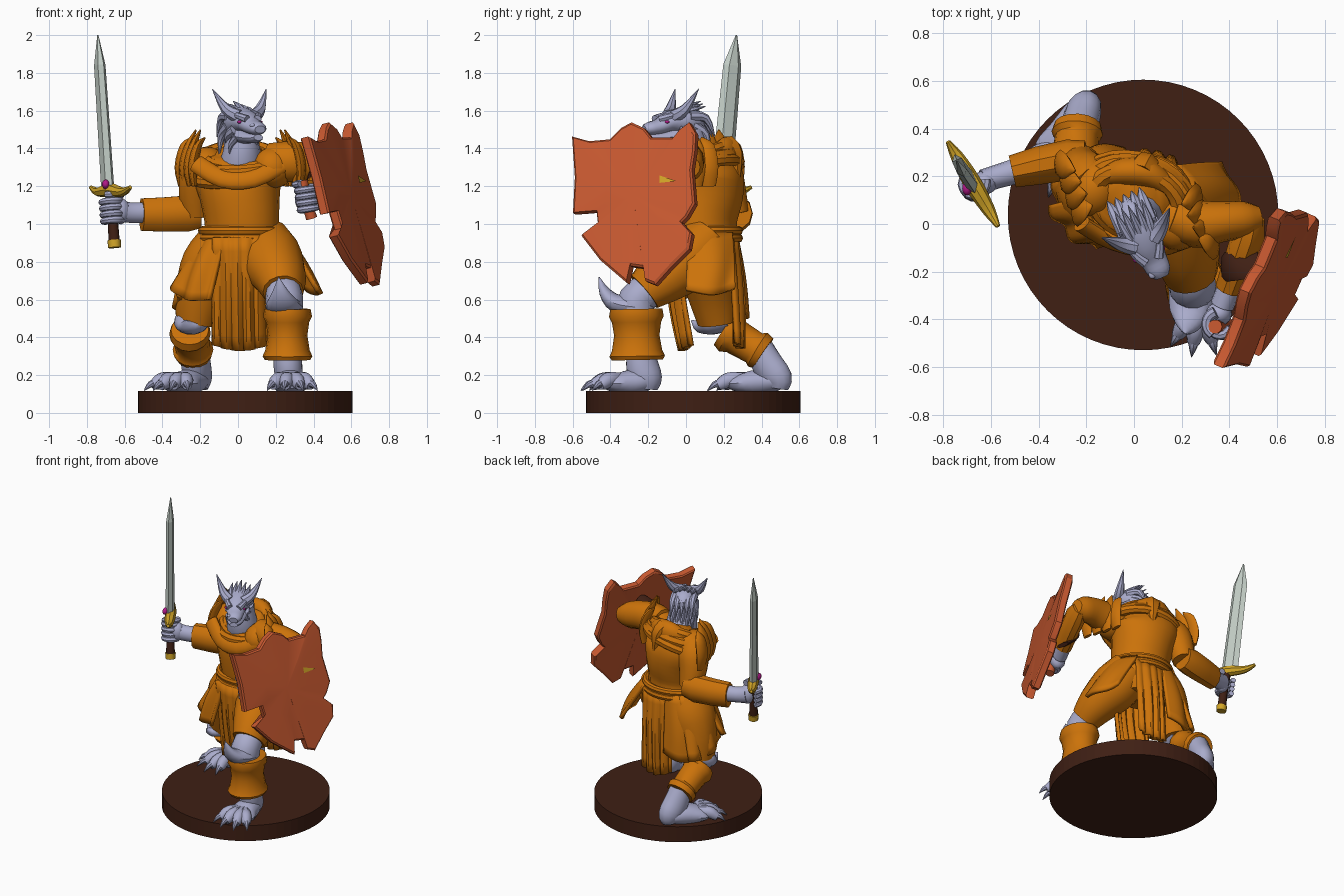
import bpy, bmesh, math
from mathutils import Vector as V, Quaternion, Matrix

def mat(name, c):
    m = bpy.data.materials.new(name); m.diffuse_color = (*c, 1); return m
SKIN = mat("skin", (.40, .41, .60)); ARMOR = mat("armor", (.60, .17, .003))
WOOD = mat("wood", (.05, .014, .007)); RED = mat("shield_red", (.58, .10, .03))
STEEL = mat("steel", (.55, .62, .57)); GOLD = mat("gold", (.65, .38, .02))
GEM = mat("gem", (.45, .01, .25)); IVORY = mat("claw", (.33, .34, .5))

def finish(name, bm, m, angle=38):
    bmesh.ops.recalc_face_normals(bm, faces=bm.faces)
    me = bpy.data.meshes.new(name); bm.to_mesh(me); bm.free()
    o = bpy.data.objects.new(name, me); bpy.context.collection.objects.link(o)
    me.materials.append(m)
    bpy.ops.object.select_all(action='DESELECT')
    o.select_set(True); bpy.context.view_layer.objects.active = o
    if angle: bpy.ops.object.shade_smooth_by_angle(angle=math.radians(angle))
    return o

def loft(name, pts, m, ref=(0, 0, 1), n=14, sub=3, angle=38):
    """Elliptical rings (x, y, z, side radius, up radius) along a path."""
    P = [V(p) for p in pts]; Q = []
    for i in range(len(P) - 1):
        a, b, c, d = P[max(i-1, 0)], P[i], P[i+1], P[min(i+2, len(P)-1)]
        for k in range(sub):
            t = k / sub
            Q.append(.5 * (2*b + (c-a)*t + (2*a-5*b+4*c-d)*t*t + (3*b-a-3*c+d)*t**3))
    Q.append(P[-1]); bm = bmesh.new(); rings = []; ref = V(ref)
    for i, q in enumerate(Q):
        t = (V(Q[min(i+1, len(Q)-1)][:3]) - V(Q[max(i-1, 0)][:3])).normalized()
        s = t.cross(ref).normalized(); u = s.cross(t)
        rings.append([bm.verts.new(V(q[:3]) + s*max(q[3], .002)*math.cos(j*math.tau/n)
                      + u*max(q[4], .002)*math.sin(j*math.tau/n)) for j in range(n)])
    for a, b in zip(rings, rings[1:]):
        for j in range(n): bm.faces.new((a[j], a[(j+1) % n], b[(j+1) % n], b[j]))
    bm.faces.new(rings[0]); bm.faces.new(rings[-1])
    return finish(name, bm, m, angle)

def spike(name, a, mid, b, r, m=SKIN, flat=1, ref=(.1, .2, 1)):
    return loft(name, [(*a, r, r*flat), (*mid, r*.75, r*.75*flat), (*b, .002, .002)], m, ref, 8)

def blob(name, c, s, m, rz=0):
    bm = bmesh.new(); bmesh.ops.create_uvsphere(bm, u_segments=16, v_segments=10, radius=1)
    bm.transform(Matrix.Translation(c) @ Matrix.Rotation(rz, 4, 'Z') @ Matrix.Diagonal((*s, 1)))
    return finish(name, bm, m)

def panel(name, tl, tr, bl, br, bulge, pleats=3, depth=.012, sag=.03, nu=24, nv=8):
    """Hanging pleated cloth between four corners."""
    tl, tr, bl, br, bulge = map(V, (tl, tr, bl, br, bulge)); bm = bmesh.new(); g = []
    nb = bulge.normalized()
    for j in range(nv + 1):
        v = j / nv; row = []
        for i in range(nu + 1):
            u = i / nu
            p = (tl.lerp(tr, u)).lerp(bl.lerp(br, u), v)
            p += bulge * math.sin(math.pi*u) * (.6 + .4*math.sin(math.pi*v))
            p += nb * depth * (.3 + v) * math.sin(pleats*math.tau*u)
            p.z -= sag * v * math.sin(math.pi*u); row.append(bm.verts.new(p))
        g.append(row)
    for a, b in zip(g, g[1:]):
        for i in range(nu): bm.faces.new((a[i], a[i+1], b[i+1], b[i]))
    o = finish(name, bm, ARMOR)
    s = o.modifiers.new("thickness", 'SOLIDIFY'); s.thickness = .025; s.offset = 0

def ring(name, c, R, r, m, tilt=(0, 0, 0), sc=(1, 1, 1)):
    bpy.ops.mesh.primitive_torus_add(location=c, rotation=tilt, major_radius=R, minor_radius=r,
                                     major_segments=28, minor_segments=8)
    o = bpy.context.object; o.name = name; o.scale = sc; o.data.materials.append(m)
    bpy.ops.object.shade_smooth_by_angle(angle=math.radians(38))

def fist(name, c, axis, palm, turn):
    c, axis, palm = V(c), V(axis).normalized(), V(palm).normalized()
    blob(name + "_palm", c + palm*.045, (.055, .05, .068), SKIN)
    for i in range(5):
        w = palm * (.046 if i < 4 else .054); pts = []
        for k in range(6):
            p = c + axis*(i-1.5)*.034 + Quaternion(axis, turn*k*(.9 if i < 4 else .5)) @ w
            pts.append((*p, .024 - .001*k, .022 - .001*k))
        loft(f"{name}_finger_{i}", pts, SKIN, axis, 8, 2)

def foot(name, ankle, heel, ball, reach):
    A, H, B = V(ankle), V(heel), V(ball); d = (B - H); d.z = 0; d.normalize()
    loft(name + "_ankle", [(*A, .075, .075), (*A.lerp(H, .5), .076, .088), (*(H + V((0, 0, .01)) - d*.01), .07, .085),
         (*(H - V((0, 0, .04)) - d*.01), .05, .06)], SKIN, (d.x, d.y, 0))
    loft(name + "_sole", [(*(H - d*.06), .03, .03), (*H, .07, .055), (*H.lerp(B, .5), .088, .068),
         (*B, .105, .048), (*(B + d*.06), .06, .025)], SKIN)
    for i, a in enumerate((-.62, -.2, .22, .62)):
        e = Quaternion((0, 0, 1), a) @ d; L = reach * (1 - .25*abs(a))
        p = B - d*.02 + d.cross(V((0, 0, 1))) * -.05 * a
        f = lambda k, z: (*(p + e*L*k).xy, z)
        loft(f"{name}_toe_{i}", [(*f(0, .17), .035, .045), (*f(.4, .175), .04, .042),
             (*f(.65, .155), .033, .035), (*f(.78, .145), .026, .026)], SKIN, n=10)
        spike(f"{name}_claw_{i}", f(.7, .155), f(.88, .15), f(1.1, .118), .023, IVORY)

# Round base
bpy.ops.mesh.primitive_cylinder_add(vertices=64, radius=.567, depth=.115, location=(.038, .038, .0575))
bpy.context.object.name = "base"; bpy.context.object.data.materials.append(WOOD)

# Torso, belt and hips
TW = (-.35, -.94, 0)
loft("chest", [(.02, .1, .93, .2, .17), (.02, .09, 1.02, .2, .18), (.01, .1, 1.15, .215, .2),
     (.0, .11, 1.27, .24, .19), (.01, .11, 1.35, .18, .14), (.01, .1, 1.4, .1, .09)], ARMOR, TW, 20)
loft("hips", [(.02, .1, .96, .2, .17), (.02, .1, .86, .22, .18), (.02, .1, .74, .17, .14)], ARMOR, (0, -1, 0), 18)
for i, z in enumerate((.925, .965)): ring(f"belt_{i}", (.02, .1, z), .2, .024, ARMOR, sc=(1.04, .9, 1))

# Neck, cowl folds and hood
loft("neck", [(.01, .06, 1.29, .12, .12), (.02, .02, 1.38, .1, .105), (.02, .01, 1.5, .08, .085)], SKIN, TW)
for i, (z, R, r, t) in enumerate(((1.28, .225, .035, .32), (1.315, .2, .042, .28), (1.35, .17, .038, .42))):
    ring(f"cowl_fold_{i}", (.01, .09, z), R, r, ARMOR, (t, .08*(i-1), -.36), (1.08, .85, 1))
loft("hood", [(-.12, .2, 1.36, .04, .05), (-.04, .22, 1.38, .06, .08), (.06, .21, 1.38, .06, .08),
     (.15, .15, 1.35, .04, .05)], ARMOR)
spike("hood_tip", (.03, .21, 1.4), (.05, .25, 1.36), (.07, .28, 1.2), .075, ARMOR)
loft("chest_drape", [(-.22, .0, 1.32, .05, .03), (-.08, -.08, 1.24, .05, .03), (.08, -.11, 1.24, .05, .03),
     (.24, -.06, 1.32, .05, .03)], ARMOR, (0, -1, .3))

# Head
loft("skull", [(-.03, .08, 1.52, .04, .05), (-.01, .04, 1.535, .075, .075), (.02, -.02, 1.545, .085, .075),
     (.05, -.09, 1.54, .075, .055), (.08, -.145, 1.515, .058, .042), (.105, -.195, 1.505, .05, .035),
     (.117, -.222, 1.5, .03, .02)], SKIN)
loft("jaw", [(.01, 0, 1.48, .075, .06), (.05, -.09, 1.462, .066, .036), (.085, -.16, 1.455, .05, .026),
     (.108, -.207, 1.458, .027, .016)], SKIN)
F = V((.4, -.92, 0)); S = V((.92, .4, 0)); C = V((.035, -.06, 0))
hp = lambda f, s, z: (C + F*f + S*s + V((0, 0, z)))[:]
for s, n in ((-1, "right"), (1, "left")):
    spike(n + "_horn", hp(.02, s*.045, 1.57), hp(-.02, s*.1, 1.61), hp(-.07, s*.155, 1.715), .038)
    spike(n + "_brow", hp(.1, s*.03, 1.555), hp(.04, s*.06, 1.575), hp(-.05, s*.075, 1.6), .022)
    spike(n + "_cheek_spike", hp(0, s*.055, 1.5), hp(-.05, s*.07, 1.47), hp(-.09, s*.07, 1.42), .03)
    spike(n + "_jaw_spike", hp(.02, s*.055, 1.46), hp(-.02, s*.07, 1.42), hp(-.03, s*.075, 1.37), .02)
    blob(n + "_eye", hp(.07, s*.06, 1.54), (.013, .013, .008), GEM)
    blob(n + "_nostril", hp(.155, s*.022, 1.522), (.016, .018, .01), SKIN)
for i in range(5):  # crest and mane
    s = (i - 2) * .028
    spike(f"crest_{i}", hp(.0, s*.8, 1.58), hp(-.07, s, 1.62 - abs(s)*.3), hp(-.15, s*1.1, 1.65 - abs(s)*.5), .022)
    spike(f"mane_upper_{i}", hp(-.06, s*1.1, 1.57), hp(-.15, s*1.2, 1.56), hp(-.2, s*1.3, 1.46), .03)
    spike(f"mane_lower_{i}", hp(-.08, s, 1.52), hp(-.15, s*1.2, 1.47), hp(-.17, s*1.3, 1.36), .03)

# Sword arm
loft("right_upper_arm", [(-.16, .17, 1.33, .08, .1), (-.2, .2, 1.26, .1, .11), (-.22, .23, 1.16, .09, .095),
     (-.22, .26, 1.05, .075, .075)], ARMOR, (1, 0, 0))
loft("right_bracer", [(-.2, .275, 1.06, .075, .085), (-.27, .27, 1.055, .085, .1), (-.4, .245, 1.05, .08, .095),
     (-.51, .22, 1.05, .068, .09)], ARMOR, n=10, sub=1)
loft("right_wrist", [(-.48, .225, 1.06, .055, .058), (-.57, .2, 1.06, .05, .055), (-.63, .18, 1.07, .05, .06)], SKIN)
fist("right_hand", (-.67, .165, 1.07), (-.08, .12, 1), (1, .2, 0), -.9)

# Sword
BR = (.92, .4, 0)
loft("sword_grip", [(-.655, .14, .9, .03, .03), (-.665, .155, 1.05, .027, .027), (-.675, .17, 1.17, .03, .03)], WOOD, BR, 10)
loft("sword_pommel", [(-.653, .138, .875, .034, .034), (-.656, .142, .915, .036, .036)], GOLD, BR, 10, 1)
loft("sword_guard", [(-.78, .345, 1.195, .01, .01), (-.74, .28, 1.17, .028, .024), (-.677, .172, 1.18, .038, .038),
     (-.61, .06, 1.17, .028, .024), (-.57, -.01, 1.195, .01, .01)], GOLD, n=8)
loft("sword_blade", [(-.69, .185, 1.19, .062, .028), (-.732, .245, 1.84, .052, .025),
     (-.742, .267, 2.0, .004, .003)], STEEL, BR, 6, 1, 0)
blob("sword_gem", (-.7, .15, 1.21), (.02, .03, .025), GEM)

# Shield arm
loft("left_upper_arm", [(.16, .03, 1.34, .08, .09), (.26, .0, 1.33, .1, .11), (.37, .01, 1.33, .085, .1),
     (.47, .02, 1.31, .075, .085), (.53, .03, 1.3, .045, .05)], ARMOR)
loft("left_bracer", [(.5, .03, 1.3, .05, .06), (.48, -.04, 1.28, .07, .09), (.44, -.16, 1.22, .065, .08),
     (.4, -.27, 1.17, .06, .07)], ARMOR, n=10, sub=1)
loft("left_wrist", [(.41, -.24, 1.17, .05, .055), (.37, -.34, 1.14, .05, .06)], SKIN, sub=1)
fist("left_hand", (.37, -.42, 1.13), (-.15, 0, 1), (-.3, .9, 0), .9)
loft("shield_handle", [(.39, -.42, 1.03, .03, .03), (.36, -.43, 1.13, .028, .028), (.34, -.43, 1.23, .03, .03)], RED, (0, -1, 0), 10)
loft("shield_strap", [(.47, -.19, 1.12, .06, .015), (.38, -.18, 1.2, .06, .015), (.41, -.18, 1.3, .06, .015),
     (.52, -.17, 1.33, .06, .015)], WOOD, (1, 0, 0), 8)

# Shield, a notched outline on a tilted plane
N = V((1, -.41, .25)).normalized()
def sp(y, z, off): return V((.57 + .41*(y-.02) - .25*(z-1.53), y, z)) + N*off
OUT = [(-.59, 1.455), (-.5, 1.43), (-.39, 1.44), (-.33, 1.5), (-.275, 1.53), (-.21, 1.5), (-.17, 1.45), (-.05, 1.45),
       (-.01, 1.5), (.03, 1.53), (.065, 1.47), (.06, 1.38), (.045, 1.28), (.06, 1.1), (.02, 1.03), (-.01, 1.0),
       (.045, .94), (.03, .86), (-.06, .77), (-.15, .67), (-.2, .69), (-.21, .76), (-.28, .77), (-.3, .68), (-.44, .8),
       (-.54, .93), (-.45, .97), (-.46, 1.06), (-.585, 1.05), (-.575, 1.24)]
bm = bmesh.new(); cy, cz = -.26, 1.14; loops = []
for k, off in ((.45, -.008), (.97, -.012), (1, -.004), (1, .036), (.97, .045), (.45, .05)):
    loops.append([bm.verts.new(sp(cy + (y-cy)*k, cz + (z-cz)*k, off)) for y, z in OUT])
for a, b in zip(loops, loops[1:]):
    for j in range(len(OUT)):
        k = (j+1) % len(OUT); bm.faces.new((a[j], a[k], b[k], b[j]))
for l, off in ((loops[0], -.006), (loops[-1], .053)):
    c = bm.verts.new(sp(cy, cz, off))
    for j in range(len(OUT)): bm.faces.new((l[j], l[(j+1) % len(OUT)], c))
finish("shield", bm, RED, 30)
bm = bmesh.new()
bm.faces.new([bm.verts.new(sp(y, z, .056)) for y, z in ((-.12, 1.245), (-.03, 1.215), (-.12, 1.205))])
finish("shield_emblem", bm, GOLD, 0)

# Pointed shoulder plates
for s, n, c in ((-1, "right", V((-.165, .15, 1.3))), (1, "left", V((.19, .01, 1.3)))):
    blob(n + "_shoulder", c, (.11, .125, .11), ARMOR, -.36)
    for i in range(4):
        y = (i - 1.5) * .06; k = y * .4
        loft(f"{n}_shoulder_plate_{i}", [(*(c + V((s*.1 - k, y*1.2, -.1))), .04, .015), (*(c + V((s*.11 - k, y*1.15, .0))), .058, .025),
             (*(c + V((s*.085 - k, y, .11))), .05, .022), (*(c + V((s*.045 - k, y*.8, .22 - abs(y)*.7))), .004, .004)], ARMOR, (s, 0, .4), 8)

# Front (left) leg
loft("left_thigh", [(.12, .12, .92, .14, .15), (.17, .02, .82, .165, .17), (.22, -.12, .72, .15, .14),
     (.24, -.22, .64, .115, .105)], ARMOR, (0, -.7, -.7))
loft("left_knee", [(.24, -.17, .66, .09, .09), (.245, -.26, .6, .1, .1), (.25, -.26, .48, .09, .1)], SKIN, (0, -1, 0))
loft("left_knee_spike", [(.245, -.26, .56, .1, .06), (.235, -.37, .58, .085, .05), (.225, -.43, .64, .045, .03),
     (.215, -.46, .72, .002, .002)], SKIN)
GU = [(.0, .12, .135), (.02, .132, .147), (.05, .118, .133), (.13, .105, .12), (.2, .115, .13), (.23, .13, .145), (.27, .122, .138)]
loft("left_greave", [(.262, -.258 - h*.02, .28 + h, a, b) for h, a, b in GU], ARMOR, (0, -1, 0), 16, 1)
foot("left_foot", (.26, -.24, .32), (.27, -.22, .165), (.28, -.38, .155), .19)

# Rear (right) leg
loft("right_thigh", [(-.06, .12, .92, .14, .15), (-.13, .13, .78, .17, .17), (-.19, .15, .62, .145, .14),
     (-.22, .17, .48, .11, .11)], ARMOR, (0, -1, 0))
loft("right_knee", [(-.21, .22, .52, .08, .08), (-.25, .13, .48, .095, .07), (-.27, .07, .46, .05, .035), (-.28, .03, .49, .004, .004)], SKIN)
loft("right_greave", [(-.255, .2, .44, .1, .095), (-.254, .23, .42, .11, .11), (-.25, .26, .405, .098, .095),
     (-.24, .36, .345, .092, .088), (-.238, .38, .335, .108, .103), (-.236, .41, .315, .1, .095)], ARMOR, n=16, sub=1)
foot("right_foot", (-.23, .39, .34), (-.215, .475, .17), (-.32, .29, .155), .19)

# Tabards and skirt panels
panel("front_tabard", (-.13, -.06, .93), (.14, -.06, .93), (-.13, .02, .36), (.16, .02, .36), (0, -.06, 0), 5)
panel("back_tabard", (.18, .23, .93), (-.04, .25, .93), (.17, .26, .37), (-.06, .27, .37), (0, .04, 0), 4)
panel("right_front_skirt", (-.17, .12, .95), (-.06, -.06, .95), (-.35, .08, .66), (-.15, -.1, .6), (-.04, -.04, 0), 2)
panel("right_side_skirt", (-.12, .25, .95), (-.18, .05, .95), (-.24, .31, .52), (-.32, .05, .62), (-.06, .02, 0), 2)
panel("left_side_skirt", (.24, .02, .95), (.17, .24, .95), (.42, .0, .65), (.36, .26, .66), (.05, .04, 0), 1)
panel("right_back_skirt", (-.02, .26, .95), (-.17, .18, .95), (-.04, .31, .53), (-.3, .25, .52), (-.03, .04, 0), 1)
